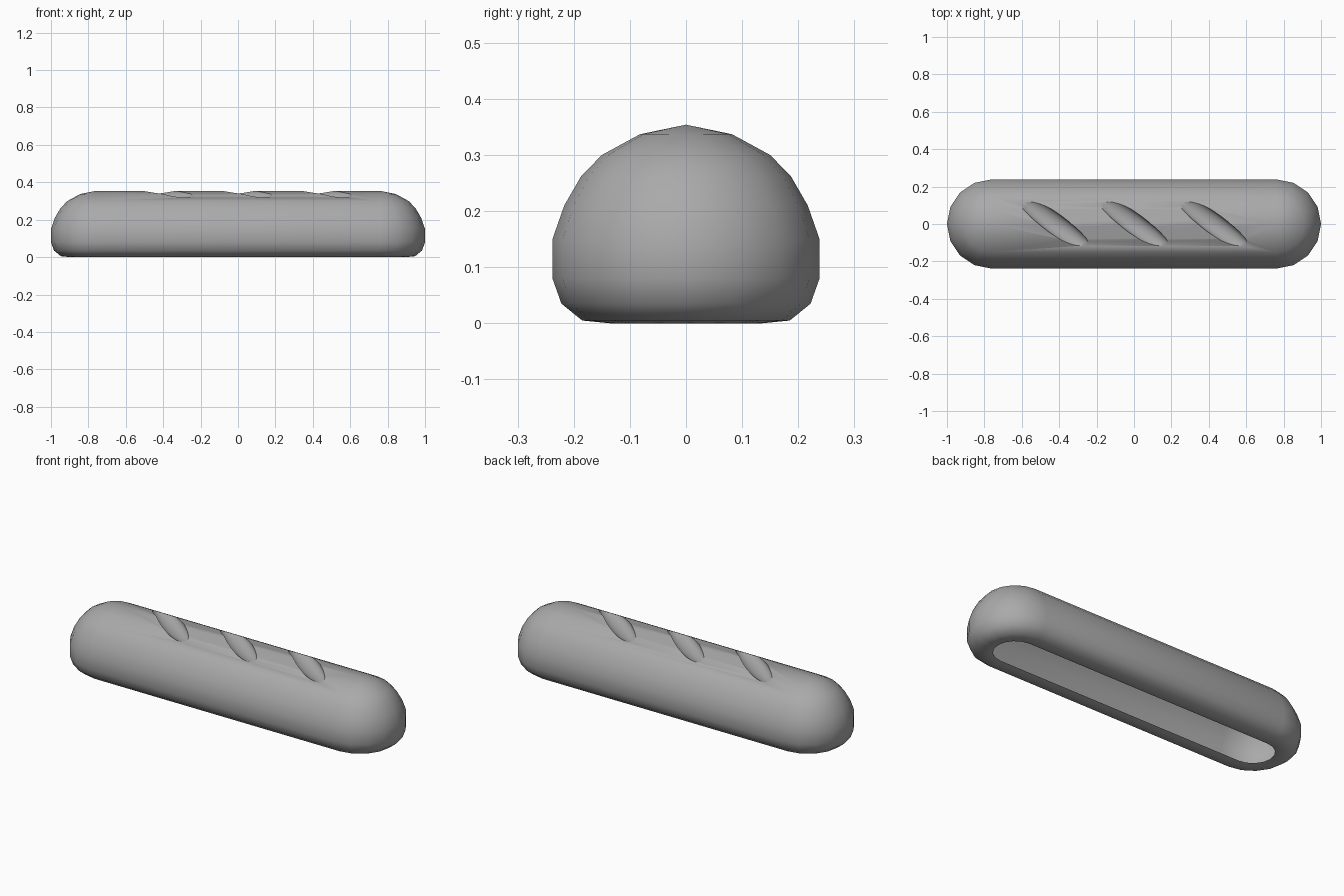
import bpy, bmesh
from math import radians, cos, sin, pi
from mathutils import Matrix

cube = bpy.data.objects.get("Cube")
if cube:
    bpy.data.objects.remove(cube, do_unlink=True)

CAP_X = 0.762      # centre of each rounded end
CAP_STEPS = 8

# Crust cross-section (radius, height), from the underside lip up to the ridge
PROFILE = [(0.11, 0.006), (0.135, 0.0), (0.185, 0.005), (0.222, 0.035),
           (0.238, 0.08), (0.238, 0.15), (0.217, 0.21), (0.187, 0.262),
           (0.15, 0.30), (0.082, 0.337)]
TOP = 0.354


def make_material(name, colour):
    mat = bpy.data.materials.new(name)
    mat.use_nodes = True
    mat.diffuse_color = colour
    mat.node_tree.nodes["Principled BSDF"].inputs["Base Color"].default_value = colour
    return mat


def add_object(name, bm):
    mesh = bpy.data.meshes.new(name)
    bm.to_mesh(mesh)
    bm.free()
    obj = bpy.data.objects.new(name, mesh)
    bpy.context.collection.objects.link(obj)
    return obj


# Loaf: the cross-section swept round a long rounded outline
outline = []
for side in (1, -1):
    for i in range(CAP_STEPS + 1):
        a = -pi / 2 + pi * i / CAP_STEPS
        outline.append((side * CAP_X, side * cos(a), side * sin(a)))

bm = bmesh.new()
rings = [[bm.verts.new((cx + r * dx, r * dy, z)) for cx, dx, dy in outline]
         for r, z in PROFILE]
ridge = {s: bm.verts.new((s * CAP_X, 0, TOP)) for s in (CAP_X, -CAP_X)}
for s, v in ridge.items():
    v.co.x = s
rings.append([ridge[cx] for cx, dx, dy in outline])
n = len(outline)
for low, high in zip(rings, rings[1:]):
    for k in range(n):
        m = (k + 1) % n
        corners = dict.fromkeys((low[k], low[m], high[m], high[k]))
        bm.faces.new(list(corners))
bm.faces.new(list(reversed(rings[0])))
bmesh.ops.recalc_face_normals(bm, faces=bm.faces)
loaf = add_object("loaf_crust", bm)
loaf.data.materials.append(make_material("crust grey", (0.4, 0.4, 0.4, 1)))

# Diagonal slashes scooped out of the top
cutters = []
for x in (-0.425, 0, 0.425):
    bm = bmesh.new()
    shape = (Matrix.Translation((x, 0.003, 0.346))
             @ Matrix.Rotation(radians(-36.5), 4, 'Z')
             @ Matrix.Diagonal((0.26, 0.055, 0.042, 1)))
    bmesh.ops.create_uvsphere(bm, u_segments=32, v_segments=16, radius=1, matrix=shape)
    cutter = add_object("slash_cutter", bm)
    cutter.hide_render = True
    cutters.append(cutter)
    mod = loaf.modifiers.new("slash", 'BOOLEAN')
    mod.operation = 'DIFFERENCE'
    mod.solver = 'EXACT'
    mod.object = cutter

bpy.ops.object.select_all(action='DESELECT')
loaf.select_set(True)
bpy.context.view_layer.objects.active = loaf
for mod in list(loaf.modifiers):
    bpy.ops.object.modifier_apply(modifier=mod.name)
for cutter in cutters:
    bpy.data.objects.remove(cutter, do_unlink=True)

# Open the hollow underside inside the lip
bm = bmesh.new()
bm.from_mesh(loaf.data)
inner = [f for f in bm.faces if f.normal.z < -0.9
         and all(abs(v.co.z - PROFILE[0][1]) < 0.001 for v in f.verts)]
bmesh.ops.delete(bm, geom=inner, context='FACES')
bm.to_mesh(loaf.data)
bm.free()

bpy.ops.object.shade_smooth_by_angle(angle=radians(40))
